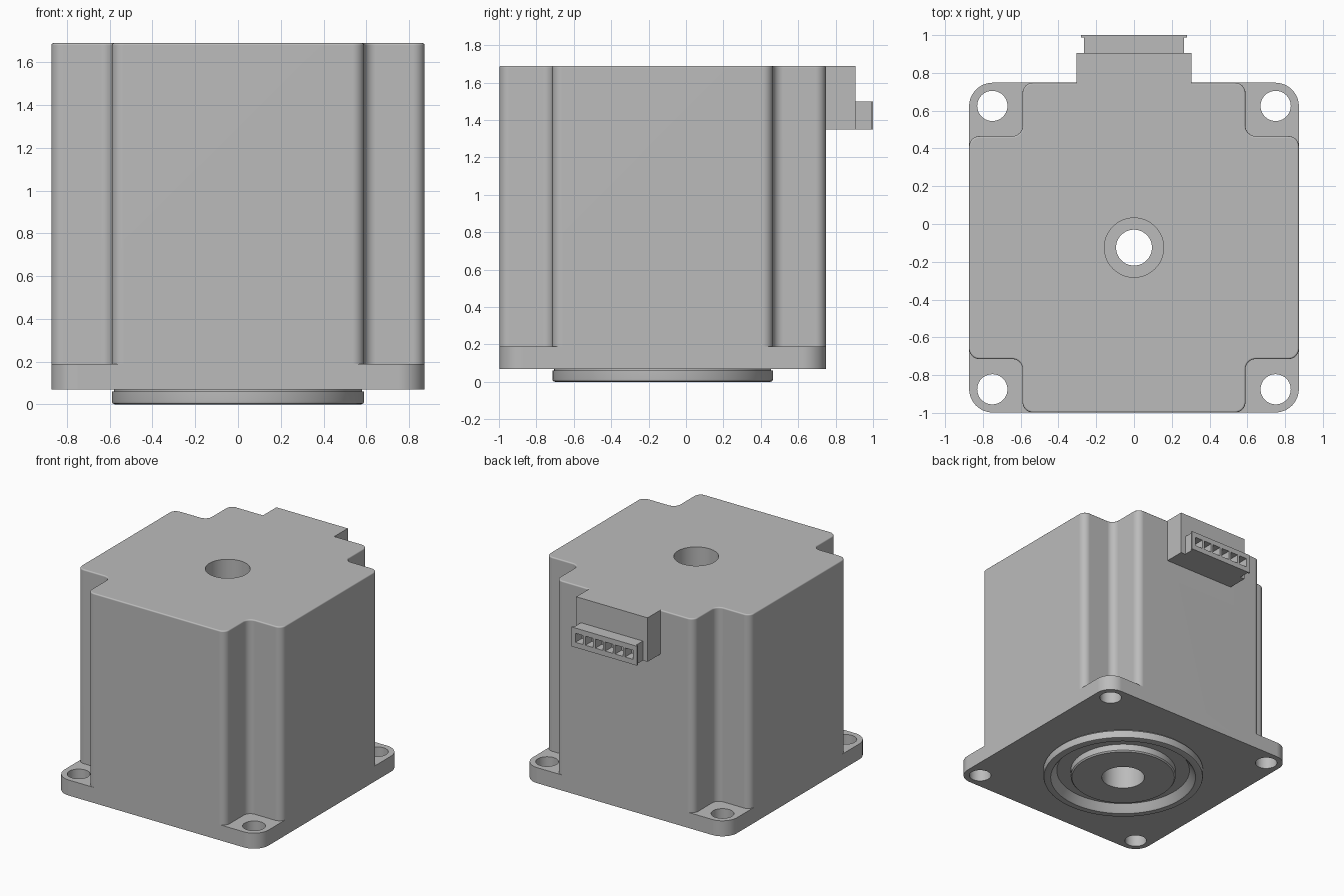
import bpy, bmesh
from math import pi, sin, cos, radians
from mathutils import Vector, Matrix

if "Cube" in bpy.data.objects:
    bpy.data.objects.remove(bpy.data.objects["Cube"])

MID = -0.125      # y of the motor axis
HALF = 0.873      # half width of flange and body
NOTCH = 0.59      # half width of the cut corners

grey = bpy.data.materials.new("plain grey")
grey.use_nodes = True
grey.diffuse_color = (0.5, 0.5, 0.5, 1)
grey.node_tree.nodes["Principled BSDF"].inputs["Base Color"].default_value = (0.5, 0.5, 0.5, 1)


def finish(bm, name):
    bmesh.ops.recalc_face_normals(bm, faces=bm.faces)
    mesh = bpy.data.meshes.new(name)
    bm.to_mesh(mesh)
    bm.free()
    mesh.materials.append(grey)
    ob = bpy.data.objects.new(name, mesh)
    bpy.context.collection.objects.link(ob)
    return ob


def rounded(points, radius, steps=8):
    """Round every corner of a closed outline with a tangent arc."""
    out = []
    for i, p in enumerate(points):
        p = Vector(p)
        a = (Vector(points[i - 1]) - p).normalized()
        b = (Vector(points[(i + 1) % len(points)]) - p).normalized()
        centre = p + (a + b) * radius
        for k in range(steps + 1):
            t = k / steps * pi / 2
            out.append(centre - b * radius * cos(t) - a * radius * sin(t))
    return out


def prism(name, outline, z0, z1, bevel_z=None, width=0.01):
    """Extrude an outline; optionally round the rim at one height."""
    bm = bmesh.new()
    face = bm.faces.new([bm.verts.new((p[0], p[1] + MID, z0)) for p in outline])
    up = bmesh.ops.extrude_face_region(bm, geom=[face])["geom"]
    bmesh.ops.translate(bm, vec=(0, 0, z1 - z0),
                        verts=[v for v in up if isinstance(v, bmesh.types.BMVert)])
    if bevel_z is not None:
        rim = [e for e in bm.edges if all(abs(v.co.z - bevel_z) < 1e-5 for v in e.verts)]
        bmesh.ops.bevel(bm, geom=rim, offset=width, segments=3, profile=0.5, affect='EDGES')
    return finish(bm, name)


def box(name, lo, hi):
    lo, hi = Vector(lo), Vector(hi)
    bm = bmesh.new()
    bmesh.ops.create_cube(bm, size=1, matrix=Matrix.Translation((lo + hi) / 2)
                          @ Matrix.Diagonal((*(hi - lo), 1)))
    return finish(bm, name)


def lathe(name, profile, x=0, y=MID, steps=64):
    """Revolve a closed (radius, z) profile about a vertical axis."""
    bm = bmesh.new()
    rings = [[bm.verts.new((x + r * cos(2 * pi * k / steps), y + r * sin(2 * pi * k / steps), z))
              for k in range(steps)] for r, z in profile]
    for i, ring in enumerate(rings):
        last = rings[i - 1]
        for k in range(steps):
            n = (k + 1) % steps
            bm.faces.new((last[k], last[n], ring[n], ring[k]))
    return finish(bm, name)


def plug(name, profile, x=0, y=MID, steps=64):
    """Solid stacked cylinder used as a cutter."""
    bm = bmesh.new()
    rings = [[bm.verts.new((x + r * cos(2 * pi * k / steps), y + r * sin(2 * pi * k / steps), z))
              for k in range(steps)] for r, z in profile]
    for last, ring in zip(rings, rings[1:]):
        for k in range(steps):
            n = (k + 1) % steps
            bm.faces.new((last[k], last[n], ring[n], ring[k]))
    bm.faces.new(rings[0])
    bm.faces.new(rings[-1])
    return finish(bm, name)


def combine(ob, other, operation):
    """Apply a boolean and drop the second solid."""
    mod = ob.modifiers.new(operation, 'BOOLEAN')
    mod.operation, mod.solver, mod.object = operation, 'EXACT', other
    bpy.context.view_layer.update()
    mesh = bpy.data.meshes.new_from_object(ob.evaluated_get(bpy.context.evaluated_depsgraph_get()))
    ob.modifiers.clear()
    ob.data = mesh
    bpy.data.objects.remove(other)


def smooth(ob, angle=35):
    ob.data.shade_smooth()
    ob.data.set_sharp_from_angle(angle=radians(angle))
    mod = ob.modifiers.new("flat face normals", 'WEIGHTED_NORMAL')
    mod.keep_sharp = True


# Mounting flange with four rounded corners
square = [(-HALF, -HALF), (HALF, -HALF), (HALF, HALF), (-HALF, HALF)]
motor = prism("motor_body", rounded(square, 0.125, 12), 0.07, 0.19)

# Tall housing with stepped corners
cross = []
for sx, sy in ((1, 1), (-1, 1), (-1, -1), (1, -1)):
    corner = [(sx * HALF, sy * NOTCH), (sx * NOTCH, sy * NOTCH), (sx * NOTCH, sy * HALF)]
    cross += corner if sx * sy > 0 else corner[::-1]
housing = prism("housing", rounded(cross, 0.055), 0.19, 1.69, bevel_z=1.69)
combine(motor, housing, 'UNION')

# Connector block at the upper back
combine(motor, box("connector_block", (-0.305, 0.6, 1.35), (0.305, 0.905, 1.69)), 'UNION')

# Stepped shaft bore and four bolt holes
combine(motor, plug("bore", [(0.157, -0.1), (0.157, 0.35), (0.095, 0.35),
                             (0.095, 1.4), (0.157, 1.4), (0.157, 1.8)]), 'DIFFERENCE')
for sx in (-1, 1):
    for sy in (-1, 1):
        hole = plug("bolt_hole", [(0.08, 0), (0.08, 0.3)], sx * 0.75, MID + sy * 0.75, 40)
        combine(motor, hole, 'DIFFERENCE')
smooth(motor)

# Pilot boss underneath with a ring groove
boss = lathe("pilot_boss", [
    (0.157, 0.07), (0.157, 0), (0.378, 0), (0.387, 0.01), (0.387, 0.06), (0.49, 0.06),
    (0.525, 0.01), (0.535, 0), (0.575, 0), (0.586, 0.004), (0.59, 0.014), (0.59, 0.06),
    (0.58, 0.06), (0.58, 0.07)], steps=96)
smooth(boss)

# Socket housing with end lips and six pin openings
socket = box("connector_socket", (-0.265, 0.88, 1.35), (0.265, 1.0, 1.5))
combine(socket, box("lip", (-0.28, 0.988, 1.35), (0.28, 1.0, 1.5)), 'UNION')
for i in range(6):
    x = (i - 2.5) * 0.085
    combine(socket, box("pin_opening", (x - 0.033, 0.92, 1.39), (x + 0.033, 1.1, 1.46)), 'DIFFERENCE')
